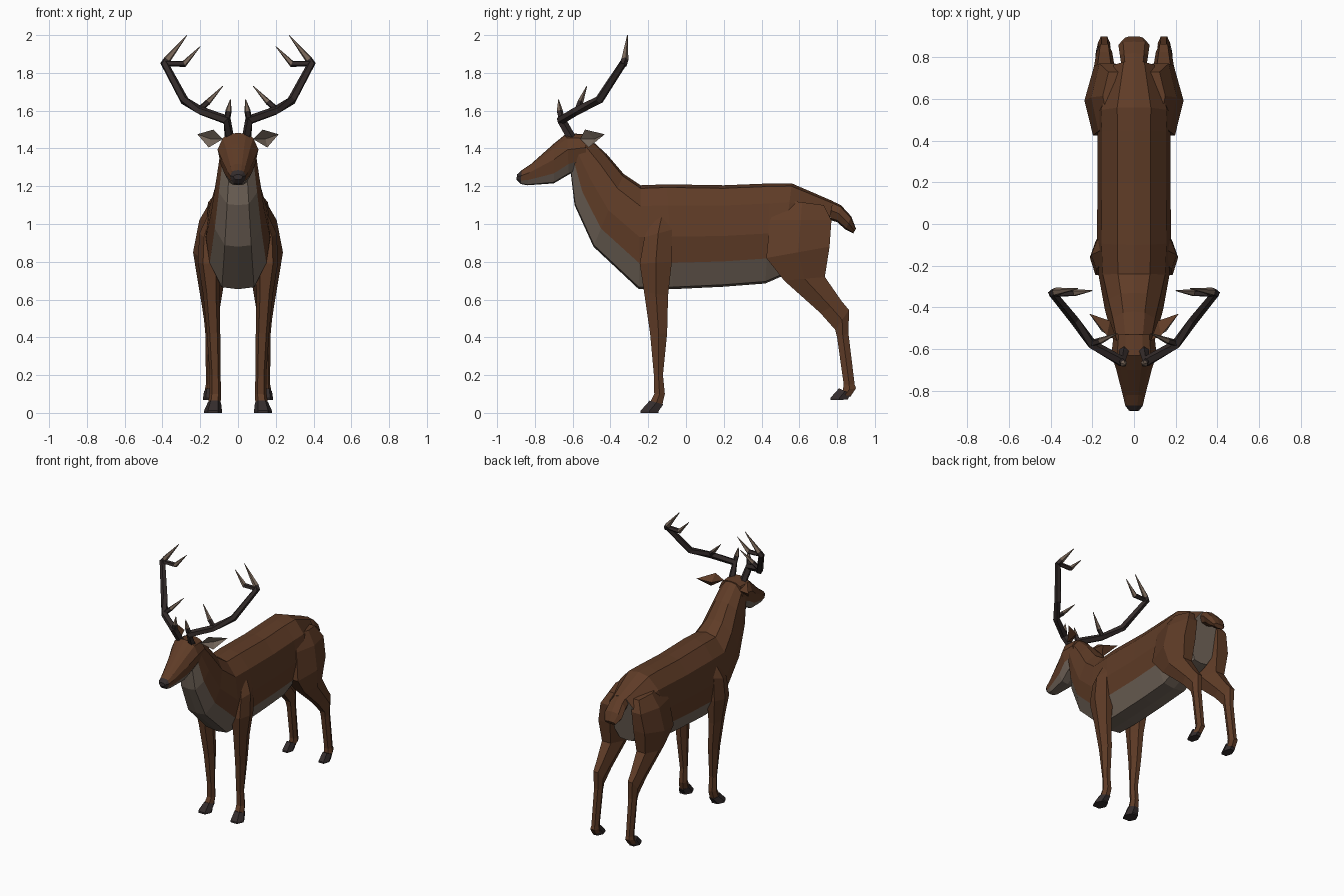
import bpy, bmesh, math
from mathutils import Vector

if "Cube" in bpy.data.objects:
    bpy.data.objects.remove(bpy.data.objects["Cube"])


def material(name, col):
    m = bpy.data.materials.new(name)
    m.diffuse_color = (*col, 1)
    m.use_nodes = True
    m.node_tree.nodes["Principled BSDF"].inputs["Base Color"].default_value = m.diffuse_color
    return m


BROWN = material("brown_coat", (0.115, 0.045, 0.020))
CREAM = material("pale_coat", (0.175, 0.135, 0.105))
DARK = material("dark_hoof", (0.035, 0.026, 0.026))
HORN = material("dark_antler", (0.032, 0.023, 0.022))
TIP = material("antler_tip", (0.19, 0.135, 0.10))


def loft(name, rings, mats, rule=None, mirror=False):
    """Skin a list of equal-sized rings; rule(ring, side) picks the material."""
    bm = bmesh.new()
    vs = [[bm.verts.new(p) for p in r] for r in rings]
    n = len(vs[0])
    for i in range(len(vs) - 1):
        for k in range(n):
            f = bm.faces.new((vs[i][k], vs[i][(k + 1) % n],
                              vs[i + 1][(k + 1) % n], vs[i + 1][k]))
            f.material_index = rule(i, k) if rule else 0
    for i, r in ((-1, vs[0]), (len(vs), vs[-1])):
        f = bm.faces.new(r)
        f.material_index = rule(i, -1) if rule else 0
    bmesh.ops.recalc_face_normals(bm, faces=bm.faces)
    return finish(name, bm, mats, mirror)


def finish(name, bm, mats, mirror):
    me = bpy.data.meshes.new(name)
    bm.to_mesh(me)
    bm.free()
    for m in mats:
        me.materials.append(m)
    ob = bpy.data.objects.new(name, me)
    bpy.context.collection.objects.link(ob)
    if mirror:
        ob.modifiers.new("mirror", 'MIRROR').use_mirror_merge = False
    return ob


def section(by, bz, ty, tz, w, prof):
    """Symmetric ring from a bottom point to a top point with half-width w."""
    half = [(x * w, by + (ty - by) * t, bz + (tz - bz) * t) for t, x in prof]
    return half + [(-x, y, z) for x, y, z in half[-2:0:-1]]


def limb(fy, fz, by, bz, xi, xo):
    """Six-sided ring from a front point to a back point, between xi and xo."""
    w = xo - xi
    my, mz = (fy + by) / 2, (fz + bz) / 2
    return [(xi + .22 * w, fy, fz), (xo - .22 * w, fy, fz), (xo, my, mz),
            (xo - .25 * w, by, bz), (xi + .25 * w, by, bz), (xi, my, mz)]


def tube(name, path, mats, rule=None):
    """Five-sided tapering tube along (x, y, z, radius) points."""
    pts = [Vector(p[:3]) for p in path]
    rings = []
    for i, p in enumerate(pts):
        d = (pts[min(i + 1, len(pts) - 1)] - pts[max(i - 1, 0)]).normalized()
        u = d.cross(Vector((0.3, 1, 0.1))).normalized()
        v = d.cross(u)
        rings.append([p + path[i][3] * (u * math.cos(a) + v * math.sin(a))
                      for a in (math.tau * k / 5 for k in range(5))])
    return loft(name, rings, mats, rule, mirror=True)


# Neck and torso, pale along the throat and belly
BODY = [(0, 0), (.02, .5), (.25, .88), (.5, 1), (.8, .88), (.97, .45), (1, 0)]
torso = [
    (-.61, 1.27, -.53, 1.47, .095),
    (-.59, 1.10, -.42, 1.37, .115),
    (-.49, .88, -.33, 1.265, .14),
    (-.25, .655, -.24, 1.205, .17),
    (-.07, .655, -.10, 1.21, .178),
    (.20, .668, .20, 1.205, .175),
    (.42, .685, .45, 1.215, .175),
    (.50, .72, .56, 1.215, .18),
    (.70, .76, .78, 1.12, .11),
]
loft("torso", [section(*s, BODY) for s in torso], [BROWN, CREAM],
     lambda i, k: int(i == len(torso) or k in (0, 1, 10, 11)))

# Head with pale jaw and dark nose
HEAD = [(0, 0), (.03, .55), (.25, .85), (.6, 1), (.88, .75), (.98, .4), (1, 0)]
head = [
    (-.897, 1.235, -.895, 1.262, .024),
    (-.875, 1.212, -.870, 1.285, .042),
    (-.84, 1.205, -.82, 1.318, .052),
    (-.70, 1.215, -.70, 1.425, .085),
    (-.62, 1.262, -.63, 1.482, .108),
    (-.53, 1.30, -.53, 1.474, .098),
]
loft("head", [section(*s, HEAD) for s in head], [BROWN, CREAM, DARK],
     lambda i, k: 2 if i < 1 else int(k in (0, 1, 10, 11)))

# Tail
TAIL = [(0, 0), (.1, .7), (.5, 1), (.9, .7), (1, 0)]
loft("tail", [section(*s, TAIL) for s in (
    (.765, 1.02, .755, 1.13, .06), (.80, 1.01, .82, 1.10, .068),
    (.845, .97, .875, 1.04, .075), (.885, .95, .90, .975, .045))], [BROWN])

# Front legs
loft("front_leg", [limb(*s) for s in (
    (-.17, 1.04, -.09, 1.03, .09, .165),
    (-.22, .93, -.075, .97, .09, .205),
    (-.245, .79, -.075, .80, .09, .212),
    (-.222, .64, -.095, .62, .098, .185),
    (-.19, .42, -.10, .42, .094, .165),
    (-.17, .20, -.122, .20, .092, .15),
    (-.168, .10, -.112, .10, .09, .152),
    (-.19, .055, -.125, .045, .092, .158))], [BROWN], mirror=True)

# Hind legs, including the haunch
loft("hind_leg", [limb(*s) for s in (
    (.50, 1.13, .73, 1.10, .04, .15),
    (.445, 1.02, .77, 1.02, .05, .205),
    (.425, .82, .76, .88, .05, .238),
    (.52, .70, .735, .72, .07, .215),
    (.71, .53, .825, .59, .095, .19),
    (.79, .44, .863, .545, .105, .18),
    (.80, .40, .86, .42, .11, .172),
    (.835, .15, .893, .15, .115, .17),
    (.83, .12, .90, .13, .113, .175),
    (.815, .105, .87, .085, .12, .178))], [BROWN], mirror=True)

# Hooves
loft("front_hoof", [limb(*s) for s in (
    (-.192, .065, -.12, .045, .09, .16),
    (-.24, .012, -.145, .01, .085, .18),
    (-.24, 0, -.145, 0, .085, .18))], [DARK], mirror=True)
loft("hind_hoof", [limb(*s) for s in (
    (.81, .13, .875, .10, .118, .18),
    (.765, .08, .86, .078, .115, .185),
    (.765, .068, .855, .07, .115, .185))], [DARK], mirror=True)

# Ears: pale in front, brown behind
bm = bmesh.new()
base, low, mid, tip, up, back = [bm.verts.new(p) for p in (
    (.08, -.56, 1.45), (.155, -.515, 1.405), (.145, -.485, 1.45),
    (.215, -.43, 1.475), (.13, -.535, 1.50), (.115, -.465, 1.46))]
for a, b in ((base, low), (low, tip), (tip, up), (up, base)):
    bm.faces.new((a, b, mid)).material_index = 1
    bm.faces.new((b, a, back))
bmesh.ops.recalc_face_normals(bm, faces=bm.faces)
finish("ear", bm, [BROWN, CREAM], True)

# Antlers: main beam and four tines
tube("antler_beam", [
    (.045, -.605, 1.45, .026), (.06, -.66, 1.55, .027), (.20, -.58, 1.60, .024),
    (.285, -.46, 1.655, .024), (.392, -.33, 1.855, .02)], [HORN])
tines = {
    "brow_tine": [(.06, -.655, 1.54, .018), (.05, -.67, 1.60, .017), (.04, -.675, 1.66, .002)],
    "middle_tine": [(.21, -.575, 1.60, .017), (.16, -.56, 1.645, .016), (.08, -.525, 1.73, .002)],
    "top_tine": [(.395, -.335, 1.84, .021), (.375, -.325, 1.87, .02), (.27, -.31, 2.0, .002)],
    "inner_tine": [(.395, -.335, 1.85, .016), (.285, -.33, 1.848, .018), (.20, -.32, 1.94, .002)],
}
for name, path in tines.items():
    tube(name, path, [HORN, TIP], lambda i, k: int(i >= 1))
